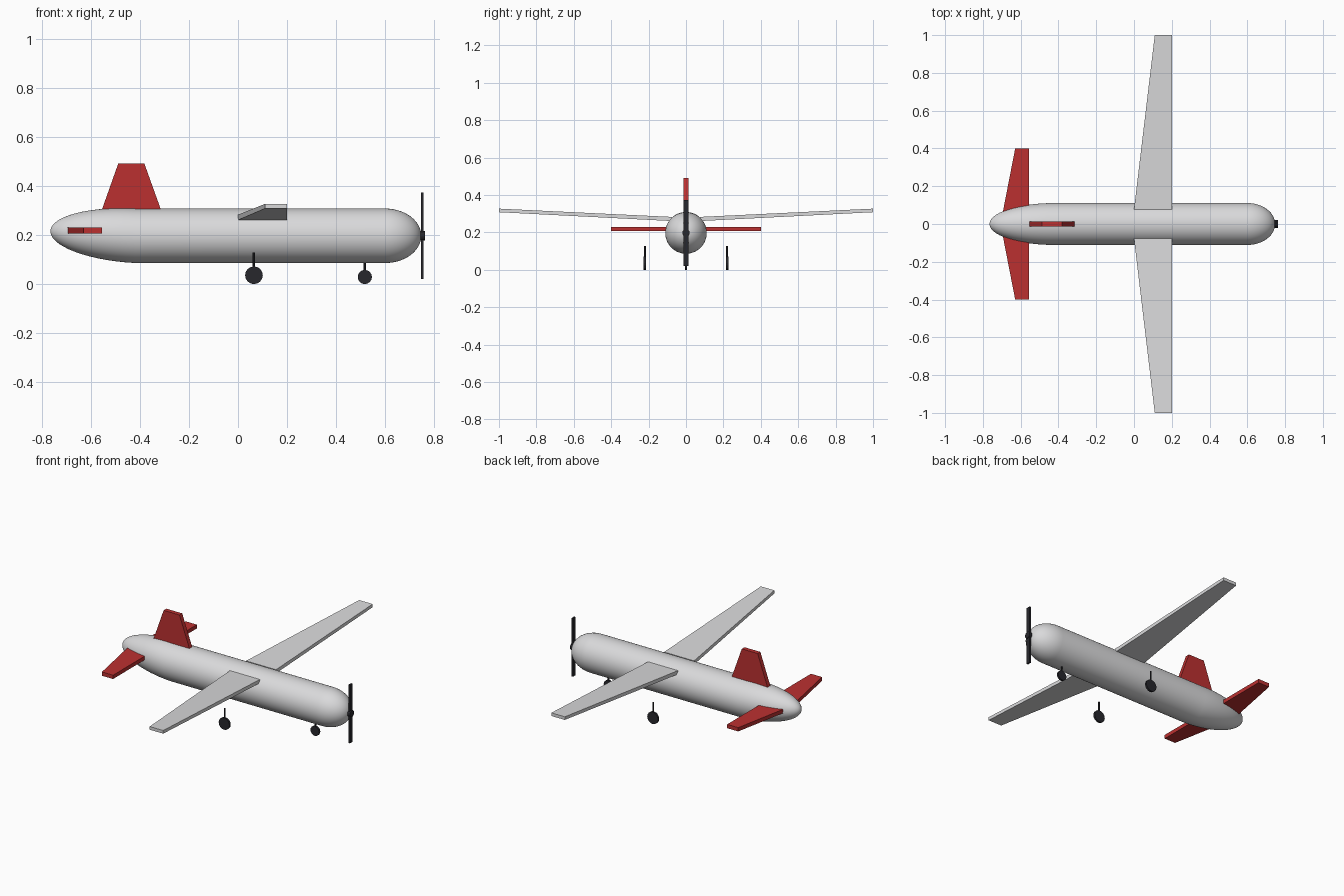
import bpy, bmesh, math
from mathutils import Matrix, Vector

cube = bpy.data.objects.get("Cube")
if cube:
    bpy.data.objects.remove(cube, do_unlink=True)


def material(name, rgb):
    m = bpy.data.materials.new(name)
    m.use_nodes = True
    m.diffuse_color = (*rgb, 1)
    m.node_tree.nodes["Principled BSDF"].inputs["Base Color"].default_value = (*rgb, 1)
    return m


GREY = material("light grey paint", (0.7, 0.7, 0.71))
RED = material("red paint", (0.5, 0.03, 0.03))
DARK = material("dark rubber", (0.02, 0.02, 0.025))
AXIS_Z, BODY_R = 0.197, 0.111


def finish(name, bm, mat, smooth=False):
    bmesh.ops.recalc_face_normals(bm, faces=bm.faces)
    mesh = bpy.data.meshes.new(name)
    bm.to_mesh(mesh)
    bm.free()
    mesh.materials.append(mat)
    obj = bpy.data.objects.new(name, mesh)
    bpy.context.collection.objects.link(obj)
    if smooth:
        bpy.ops.object.select_all(action="DESELECT")
        obj.select_set(True)
        bpy.context.view_layer.objects.active = obj
        bpy.ops.object.shade_smooth_by_angle(angle=math.radians(40))
    return obj


def bridge_panel(name, root, tip, mat):
    """Tapered slab between two matching four-point outlines."""
    bm = bmesh.new()
    a = [bm.verts.new(p) for p in root]
    b = [bm.verts.new(p) for p in tip]
    bm.faces.new(a)
    bm.faces.new(b)
    for i in range(4):
        j = (i + 1) % 4
        bm.faces.new((a[i], a[j], b[j], b[i]))
    return finish(name, bm, mat)


def section(x0, x1, y, z0, z1):
    return [(x0, y, z0), (x1, y, z0), (x1, y, z1), (x0, y, z1)]


def box(name, size, centre, mat):
    bm = bmesh.new()
    bmesh.ops.create_cube(bm, size=1, matrix=Matrix.Translation(centre) @ Matrix.Diagonal((*size, 1)))
    return finish(name, bm, mat)


def disc(name, radius, width, centre, axis, sides, mat):
    bm = bmesh.new()
    turn = Vector((0, 0, 1)).rotation_difference(Vector(axis)).to_matrix().to_4x4()
    bmesh.ops.create_cone(bm, cap_ends=True, segments=sides, radius1=radius, radius2=radius,
                          depth=width, matrix=Matrix.Translation(centre) @ turn)
    return finish(name, bm, mat)


# Fuselage: rings along x, long elliptical tail slightly raised, short round nose
TAIL_X, TAIL_L, NOSE_X, NOSE_L = -0.42, 0.345, 0.6, 0.147
STEPS, SIDES = 14, 48
rings = []
for i in range(1, STEPS + 1):
    t = math.pi / 2 * i / STEPS
    rings.append((TAIL_X - TAIL_L * math.cos(t), BODY_R * math.sin(t), 0.018 * math.cos(t)))
for i in range(STEPS):
    t = math.pi / 2 * i / STEPS
    rings.append((NOSE_X + NOSE_L * math.sin(t), BODY_R * math.cos(t), 0))
bm = bmesh.new()
loops = []
for x, r, lift in rings:
    loops.append([bm.verts.new((x, r * math.cos(math.tau * k / SIDES),
                                AXIS_Z + lift + r * math.sin(math.tau * k / SIDES)))
                  for k in range(SIDES)])
for a, b in zip(loops, loops[1:]):
    for k in range(SIDES):
        n = (k + 1) % SIDES
        bm.faces.new((a[k], a[n], b[n], b[k]))
tail_tip = bm.verts.new((TAIL_X - TAIL_L, 0, AXIS_Z + 0.018))
nose_tip = bm.verts.new((NOSE_X + NOSE_L, 0, AXIS_Z))
for loop, tip in ((loops[0], tail_tip), (loops[-1], nose_tip)):
    for k in range(SIDES):
        bm.faces.new((loop[k], loop[(k + 1) % SIDES], tip))
finish("fuselage", bm, GREY, smooth=True)

# Wings, tailplanes and main gear on both sides
for side, s in (("left", 1), ("right", -1)):
    bridge_panel(side + "_wing", section(0, 0.2, s * 0.077, 0.261, 0.283),
                 section(0.11, 0.2, s, 0.308, 0.327), GREY)
    bridge_panel(side + "_tailplane", section(-0.697, -0.555, s * 0.05, 0.207, 0.23),
                 section(-0.629, -0.555, s * 0.4, 0.207, 0.23), RED)
    disc(side + "_main_wheel", 0.036, 0.012, (0.065, s * 0.22, 0.036), (0, 1, 0), 16, DARK)
    disc(side + "_main_strut", 0.005, 0.092, (0.065, s * 0.22, 0.082), (0, 0, 1), 8, DARK)

# Tail fin
fin = [[(x0, -0.013, z), (x1, -0.013, z), (x1, 0.013, z), (x0, 0.013, z)]
       for x0, x1, z in ((-0.556, -0.313, 0.3), (-0.488, -0.382, 0.492))]
bridge_panel("tail_fin", *fin, RED)

# Nose gear
disc("nose_wheel", 0.029, 0.012, (0.517, 0, 0.029), (0, 1, 0), 16, DARK)
disc("nose_strut", 0.005, 0.07, (0.517, 0, 0.065), (0, 0, 1), 8, DARK)

# Propeller
disc("propeller_hub", 0.02, 0.02, (0.752, 0, AXIS_Z), (1, 0, 0), 16, DARK)
box("propeller_blade", (0.01, 0.025, 0.352), (0.752, 0, AXIS_Z), DARK)
